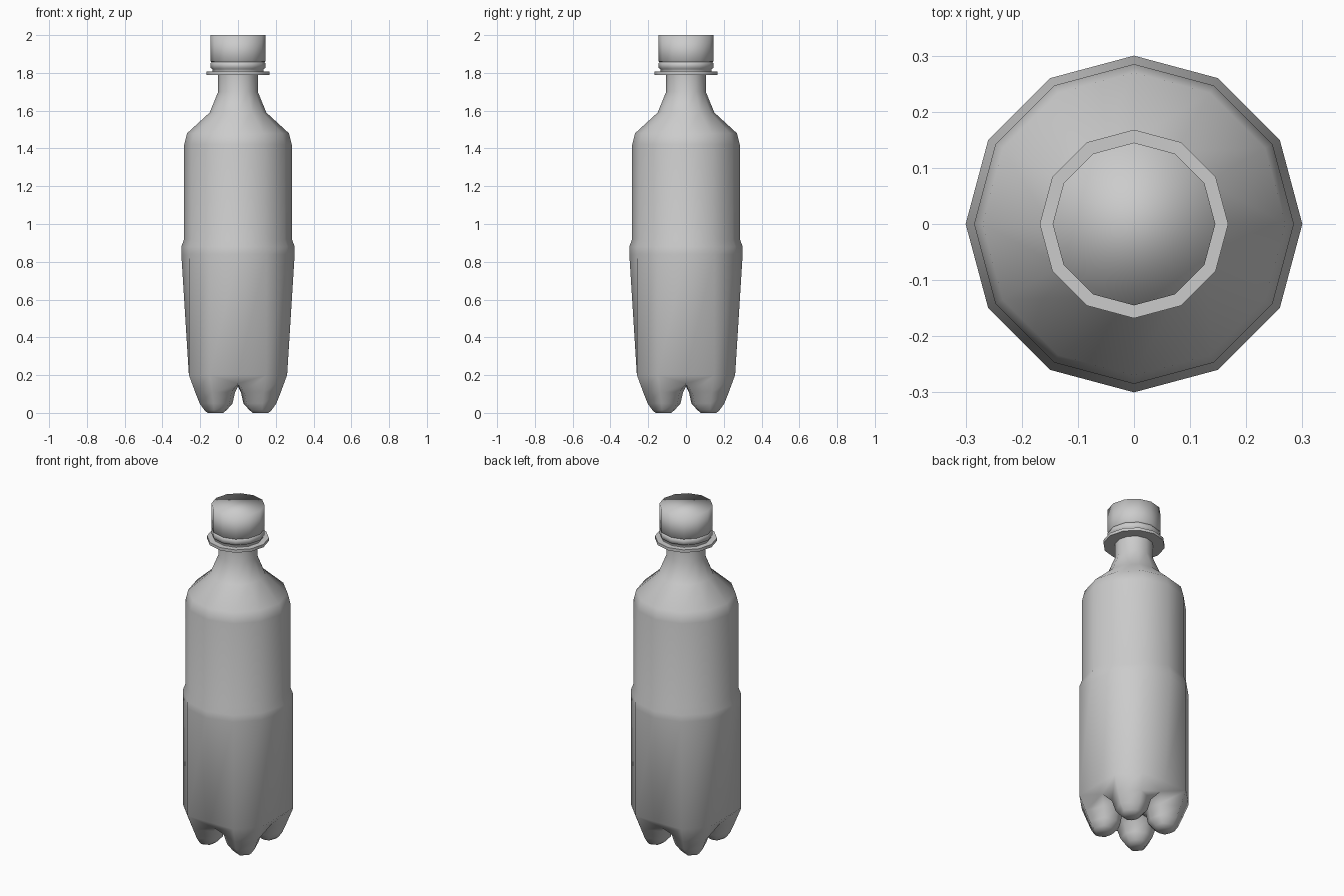
import bpy, bmesh, math
from mathutils import Vector

if "Cube" in bpy.data.objects:
    bpy.data.objects.remove(bpy.data.objects["Cube"])

SIDES = 12


def ring(bm, r, z, r_axis=None):
    """Twelve-sided ring; every third vertex (on the axes) may use its own radius."""
    out = []
    for i in range(SIDES):
        a = math.tau * i / SIDES
        q = r_axis if (r_axis is not None and i % 3 == 0) else r
        out.append(bm.verts.new((q * math.cos(a), q * math.sin(a), z)))
    return out


def bridge(bm, low, high):
    n = len(low)
    for i in range(n):
        j = (i + 1) % n
        bm.faces.new((low[i], low[j], high[j], high[i]))


def finish(bm, name, angle):
    bmesh.ops.recalc_face_normals(bm, faces=bm.faces[:])
    me = bpy.data.meshes.new(name)
    bm.to_mesh(me)
    bm.free()
    ob = bpy.data.objects.new(name, me)
    bpy.context.collection.objects.link(ob)
    bpy.ops.object.select_all(action='DESELECT')
    ob.select_set(True)
    bpy.context.view_layer.objects.active = ob
    bpy.ops.object.shade_smooth_by_angle(angle=math.radians(angle))
    return ob


# Bottle: squared lower body, round upper body, shoulder, neck and flange
bm = bmesh.new()
base = ring(bm, 0.30, 0.20, 0.26)
prev = base
for r, z in [(0.30, 0.84), (0.30, 0.88), (0.285, 0.92), (0.285, 1.42),
             (0.27, 1.48), (0.15, 1.59), (0.105, 1.70), (0.105, 1.79),
             (0.168, 1.79), (0.168, 1.807), (0.135, 1.807)]:
    cur = ring(bm, r, z)
    bridge(bm, prev, cur)
    prev = cur

# Base: cross-shaped valleys between four feet
centre = bm.verts.new((0, 0, 0.14))
groove, valley = [], []
for k in range(4):
    d = Vector((math.cos(k * math.pi / 2), math.sin(k * math.pi / 2), 0))
    groove.append(bm.verts.new(d * 0.225 + Vector((0, 0, 0.155))))
    valley.append(bm.verts.new(d * 0.11 + Vector((0, 0, 0.14))))
    bm.faces.new((base[3 * k - 1], base[3 * k], groove[k]))
    bm.faces.new((base[3 * k], base[3 * k + 1], groove[k]))

# Feet: each lofted down from its opening to a small flat pad
for k in range(4):
    n = (k + 1) % 4
    top = [base[3 * k + 1], base[3 * k + 2], groove[n], valley[n],
           centre, valley[k], groove[k]]
    diag = Vector((math.cos(math.pi / 4 + k * math.pi / 2),
                   math.sin(math.pi / 4 + k * math.pi / 2), 0)) * math.sqrt(2)
    dirs = []
    for v in top:
        d = v.co - diag * 0.13
        d.z = 0
        dirs.append(d.normalized())
    prev = top
    for c, r, z in [(0.121, 0.107, 0.11), (0.116, 0.088, 0.05),
                    (0.119, 0.06, 0.015), (0.12, 0.042, 0.0)]:
        cur = [bm.verts.new(diag * c + d * r + Vector((0, 0, z))) for d in dirs]
        bridge(bm, cur, prev)
        prev = cur
    bm.faces.new(prev)
finish(bm, "bottle", 80)

# Cap: tamper ring, thin gap and screw cap
bm = bmesh.new()
prev = None
for r, z in [(0.135, 1.807), (0.135, 1.82), (0.145, 1.825), (0.145, 1.853), (0.14, 1.857),
             (0.145, 1.861), (0.145, 2.0)]:
    cur = ring(bm, r, z)
    if prev:
        bridge(bm, prev, cur)
    prev = cur
bm.faces.new(prev)
finish(bm, "cap", 100)
